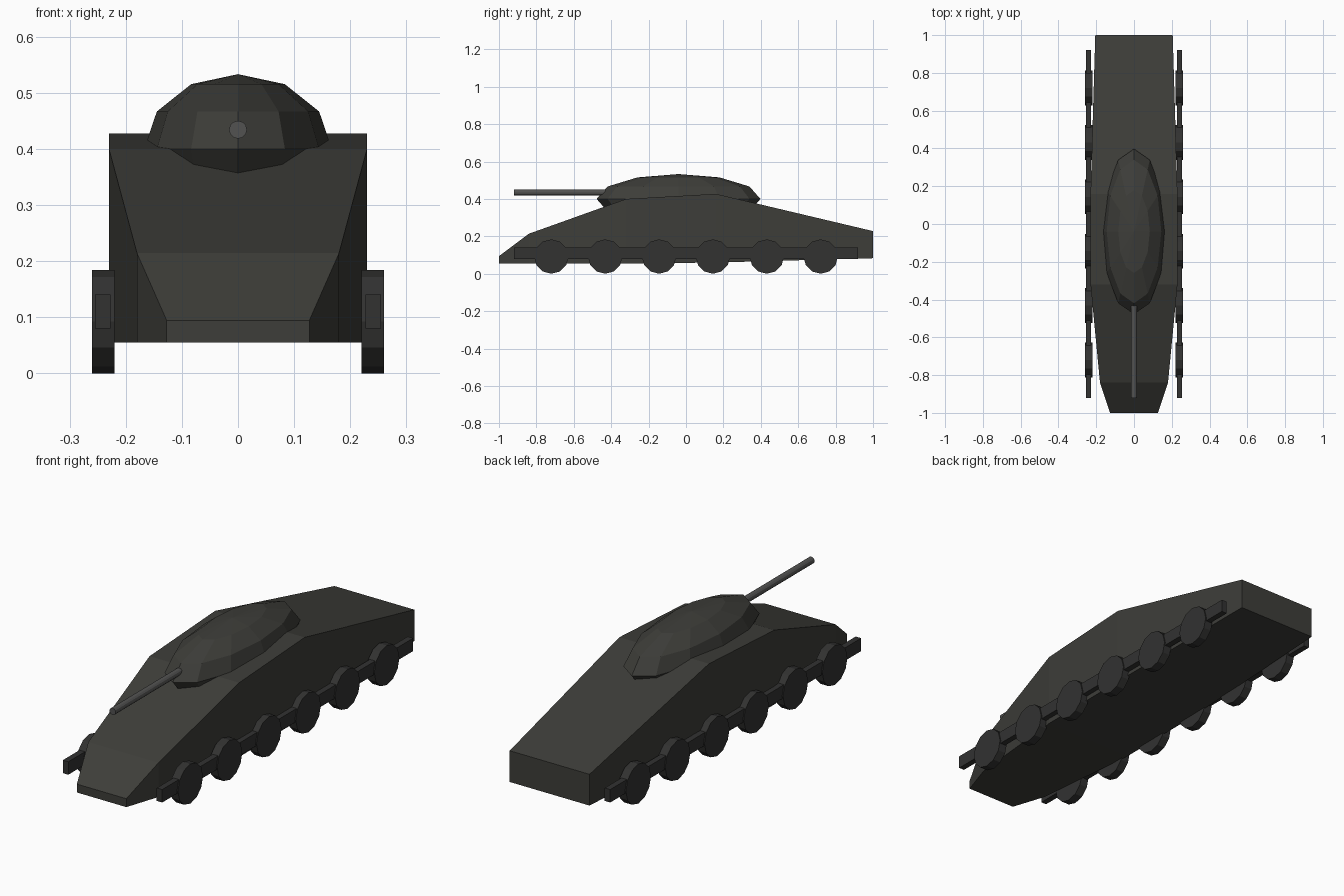
import bpy, bmesh, math
from mathutils import Matrix

if "Cube" in bpy.data.objects:
    bpy.data.objects.remove(bpy.data.objects["Cube"])


def material(name, rgb):
    m = bpy.data.materials.new(name)
    m.diffuse_color = (*rgb, 1)
    m.use_nodes = True
    m.node_tree.nodes["Principled BSDF"].inputs["Base Color"].default_value = m.diffuse_color
    return m


HULL = material("hull_paint", (0.047, 0.047, 0.041))
WHEEL = material("wheel_dark", (0.032, 0.032, 0.031))
METAL = material("barrel_metal", (0.085, 0.085, 0.083))


def finish(bm, name, mat):
    bmesh.ops.recalc_face_normals(bm, faces=bm.faces)
    me = bpy.data.meshes.new(name)
    bm.to_mesh(me)
    bm.free()
    me.materials.append(mat)
    ob = bpy.data.objects.new(name, me)
    bpy.context.collection.objects.link(ob)
    return ob


def cylinder(name, r, length, sides, matrix, mat):
    bm = bmesh.new()
    bmesh.ops.create_cone(bm, cap_ends=True, segments=sides, radius1=r,
                          radius2=r, depth=length, matrix=matrix)
    return finish(bm, name, mat)


# Hull: rectangular sections lofted front to back (y, half width, bottom, top)
sections = [(-1, 0.127, 0.055, 0.094), (-0.84, 0.18, 0.055, 0.214),
            (-0.32, 0.23, 0.055, 0.40), (0.16, 0.23, 0.06, 0.427),
            (1, 0.205, 0.083, 0.228)]
bm = bmesh.new()
rings = [[bm.verts.new(p) for p in ((-w, y, b), (w, y, b), (w, y, t), (-w, y, t))]
         for y, w, b, t in sections]
for a, b in zip(rings, rings[1:]):
    for i in range(4):
        j = (i + 1) % 4
        bm.faces.new((a[i], a[j], b[j], b[i]))
bm.faces.new(rings[0])
bm.faces.new(rings[-1])
finish(bm, "hull", HULL)

# Turret: low-poly ellipsoid sunk into the hull roof
bm = bmesh.new()
bmesh.ops.create_uvsphere(
    bm, u_segments=12, v_segments=6, radius=1,
    matrix=Matrix.Translation((0, -0.04, 0.40)) @ Matrix.Diagonal((0.167, 0.438, 0.133, 1)))
finish(bm, "turret", HULL)

# Gun barrel
cylinder("gun_barrel", 0.016, 0.56, 12,
         Matrix.Translation((0, -0.64, 0.434)) @ Matrix.Rotation(math.pi / 2, 4, 'X'), METAL)

# Running gear on both sides
for side, s in (("left", -1), ("right", 1)):
    bm = bmesh.new()
    bmesh.ops.create_cube(bm, size=1, matrix=Matrix.Translation((s * 0.241, 0, 0.11))
                          @ Matrix.Diagonal((0.028, 1.84, 0.06, 1)))
    finish(bm, f"{side}_side_rail", WHEEL)
    for i in range(6):
        cylinder(f"{side}_wheel_{i + 1}", 0.092, 0.04, 12,
                 Matrix.Translation((s * 0.24, -0.72 + 0.288 * i, 0.092))
                 @ Matrix.Rotation(math.pi / 2, 4, 'Y'), WHEEL)
